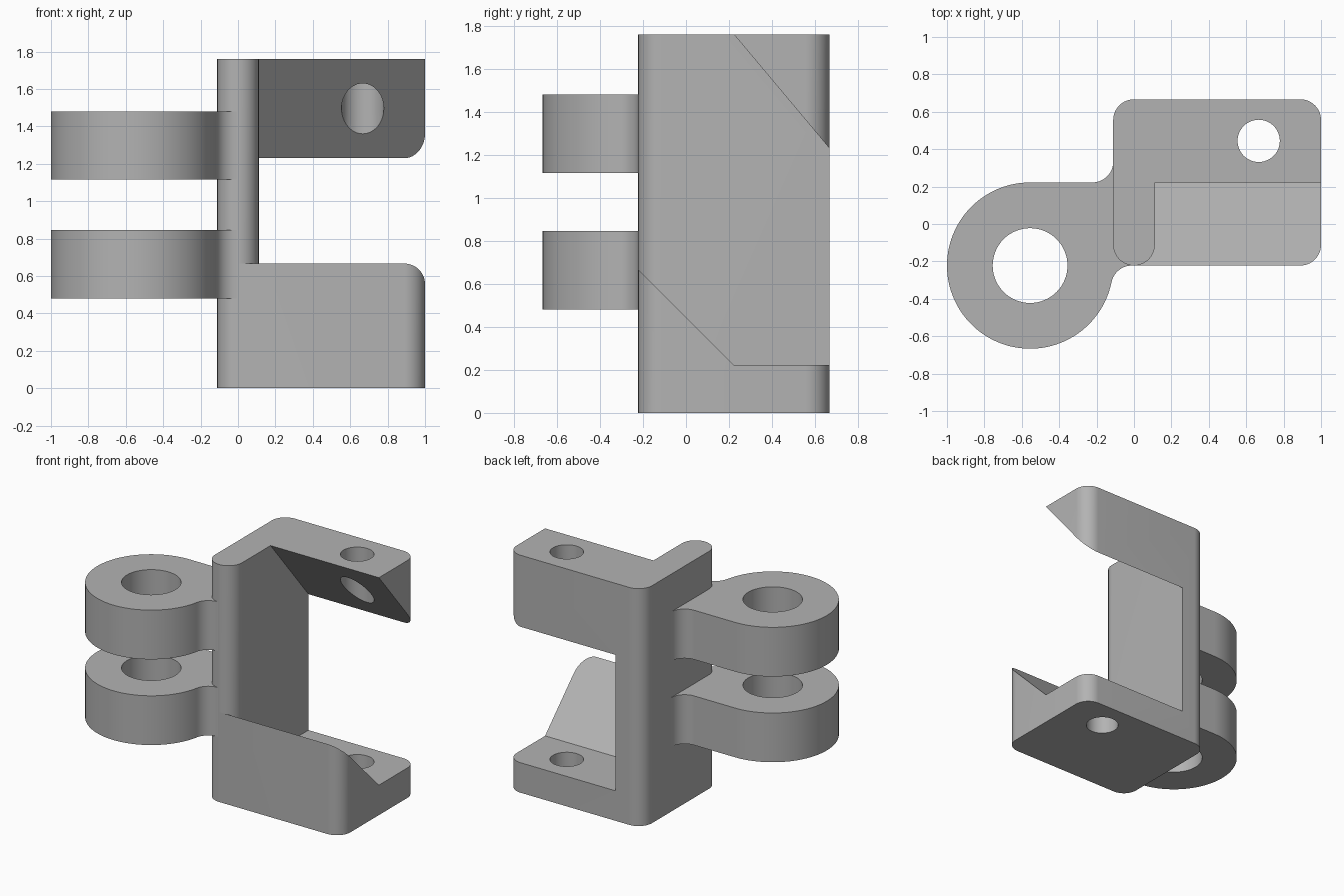
import bpy, bmesh
from math import cos, sin, radians, sqrt, atan2, degrees
from mathutils import Vector

cube = bpy.data.objects.get("Cube")
if cube:
    bpy.data.objects.remove(cube, do_unlink=True)

U = 1 / 9            # base module and fillet radius
TOP = 1.76

grey = bpy.data.materials.new("plain grey")
grey.use_nodes = True
grey.diffuse_color = (0.45, 0.45, 0.45, 1)
grey.node_tree.nodes["Principled BSDF"].inputs["Base Color"].default_value = (0.45, 0.45, 0.45, 1)


def arc(cx, cy, r, a0, a1, n=16):
    angles = [radians(a0 + (a1 - a0) * i / n) for i in range(n + 1)]
    return [(cx + r * cos(a), cy + r * sin(a)) for a in angles]


def prism(name, outline, lo, hi, axis="z"):
    """Extrude an outline along z, or a (y, z) outline along x."""
    bm = bmesh.new()
    place = (lambda p: (p[0], p[1], lo)) if axis == "z" else (lambda p: (lo, p[0], p[1]))
    face = bm.faces.new([bm.verts.new(place(p)) for p in outline])
    step = Vector((0, 0, hi - lo)) if axis == "z" else Vector((hi - lo, 0, 0))
    new = bmesh.ops.extrude_face_region(bm, geom=[face])["geom"]
    bmesh.ops.translate(bm, vec=step, verts=[g for g in new if isinstance(g, bmesh.types.BMVert)])
    bmesh.ops.recalc_face_normals(bm, faces=bm.faces)
    mesh = bpy.data.meshes.new(name)
    bm.to_mesh(mesh)
    bm.free()
    mesh.materials.append(grey)
    obj = bpy.data.objects.new(name, mesh)
    bpy.context.collection.objects.link(obj)
    return obj


def activate(obj):
    bpy.ops.object.select_all(action="DESELECT")
    obj.select_set(True)
    bpy.context.view_layer.objects.active = obj


def cut(obj, cutter):
    """Subtract the cutter and remove it."""
    mod = obj.modifiers.new("cut", "BOOLEAN")
    mod.operation, mod.solver, mod.object = "DIFFERENCE", "EXACT", cutter
    activate(obj)
    bpy.ops.object.modifier_apply(modifier=mod.name)
    bpy.data.objects.remove(cutter, do_unlink=True)


def finish(obj):
    activate(obj)
    bpy.ops.object.shade_smooth_by_angle(angle=radians(30))


# Bracket: rounded block with a sloped opening that leaves wall and two arms
block = (arc(0, -U, U, 180, 270) + arc(1 - U, -U, U, 270, 360)
         + arc(1 - U, 5 * U, U, 0, 90) + arc(0, 5 * U, U, 90, 180))
bracket = prism("bracket", block, 0, TOP)

slope = (TOP - 1.23) / (4 * U)
opening = prism("opening_cutter", [
    (-4 * U, 8 * U), (2 * U, 2 * U), (8 * U, 2 * U),
    (8 * U, TOP - slope * 6 * U), (U, TOP + slope * U), (-4 * U, TOP + slope * U),
], -0.3, 1.3, axis="x")
wall_keep = prism("wall_keep", [(-0.5, -0.6), (0, -0.6)] + arc(0, -U, U, 270, 360)
                  + [(U, 1), (-0.5, 1)], -0.5, 2.5)
cut(opening, wall_keep)
cut(bracket, opening)

# Bolt hole through both arms
cut(bracket, prism("bolt_cutter", arc(6 * U, 4 * U, 0.113, 0, 360, 48)[:-1], -0.5, 2.5))
finish(bracket)

# Hinge knuckles: ring with a straight back edge and fillets into the wall
ring_x, ring_y, ring_r = -5 * U, -2 * U, 4 * U
fillet_x = ring_x + sqrt((ring_r + U) ** 2 - U ** 2)
blend = degrees(atan2(U, fillet_x - ring_x))
knuckle = (arc(ring_x, ring_y, ring_r, -blend, -270, 72)
           + arc(-2 * U, 3 * U, U, -90, 0)
           + [(0, 3 * U), (0, -2 * U + 0.002)]
           + arc(fillet_x, -3 * U, U, 90, 180 - blend)[:-1])

for name, low, high in (("lower_knuckle", 0.48, 0.845), ("upper_knuckle", 1.115, 1.48)):
    part = prism(name, knuckle, low, high)
    cut(part, prism("pin_cutter", arc(ring_x, ring_y, 0.2, 0, 360, 64)[:-1], -0.5, 2.5))
    finish(part)
